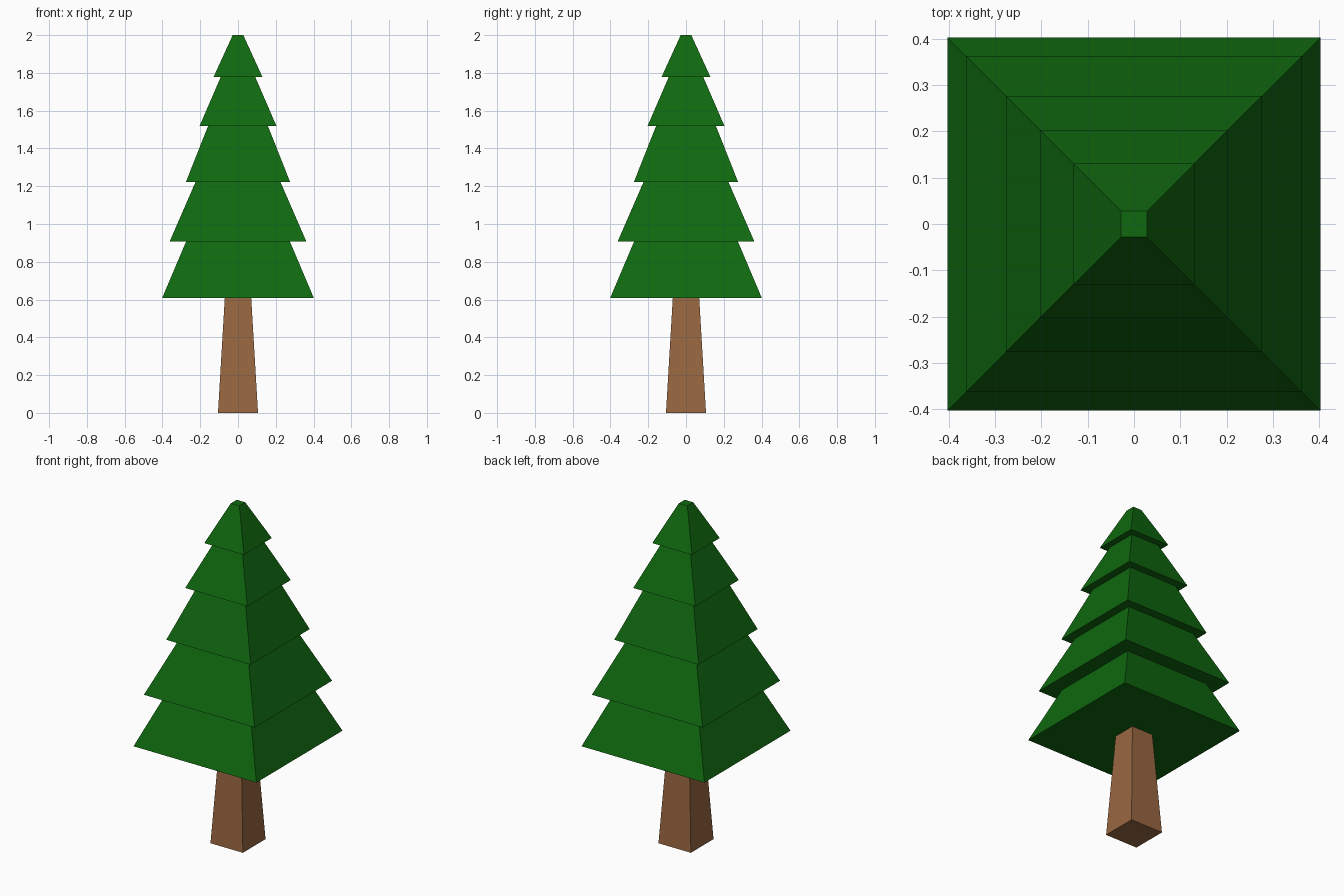
import bpy
import bmesh

if "Cube" in bpy.data.objects:
    bpy.data.objects.remove(bpy.data.objects["Cube"])


def material(name, color):
    m = bpy.data.materials.new(name)
    m.diffuse_color = (*color, 1)
    m.use_nodes = True
    m.node_tree.nodes["Principled BSDF"].inputs["Base Color"].default_value = m.diffuse_color
    return m


def square_frustum(name, z0, half0, z1, half1, mat):
    """Closed four-sided tapered block, aligned with the axes."""
    bm = bmesh.new()
    bmesh.ops.create_cube(bm, size=2)
    for v in bm.verts:
        half, z = (half1, z1) if v.co.z > 0 else (half0, z0)
        v.co = (v.co.x * half, v.co.y * half, z)
    mesh = bpy.data.meshes.new(name)
    bm.to_mesh(mesh)
    bm.free()
    mesh.materials.append(mat)
    obj = bpy.data.objects.new(name, mesh)
    bpy.context.collection.objects.link(obj)
    return obj


bark = material("bark_brown", (0.318, 0.138, 0.054))
needles = material("needle_green", (0.005, 0.140, 0.005))

# Tapered trunk
square_frustum("trunk", 0, 0.106, 0.607, 0.07, bark)

# Stacked foliage tiers: bottom z, bottom half width, top z, top half width
tiers = [
    (0.607, 0.402, 0.907, 0.275),
    (0.907, 0.362, 1.222, 0.225),
    (1.222, 0.276, 1.520, 0.158),
    (1.520, 0.203, 1.777, 0.092),
    (1.777, 0.130, 2.000, 0.028),
]
for i, tier in enumerate(tiers, 1):
    square_frustum(f"foliage_tier_{i}", *tier, needles)
